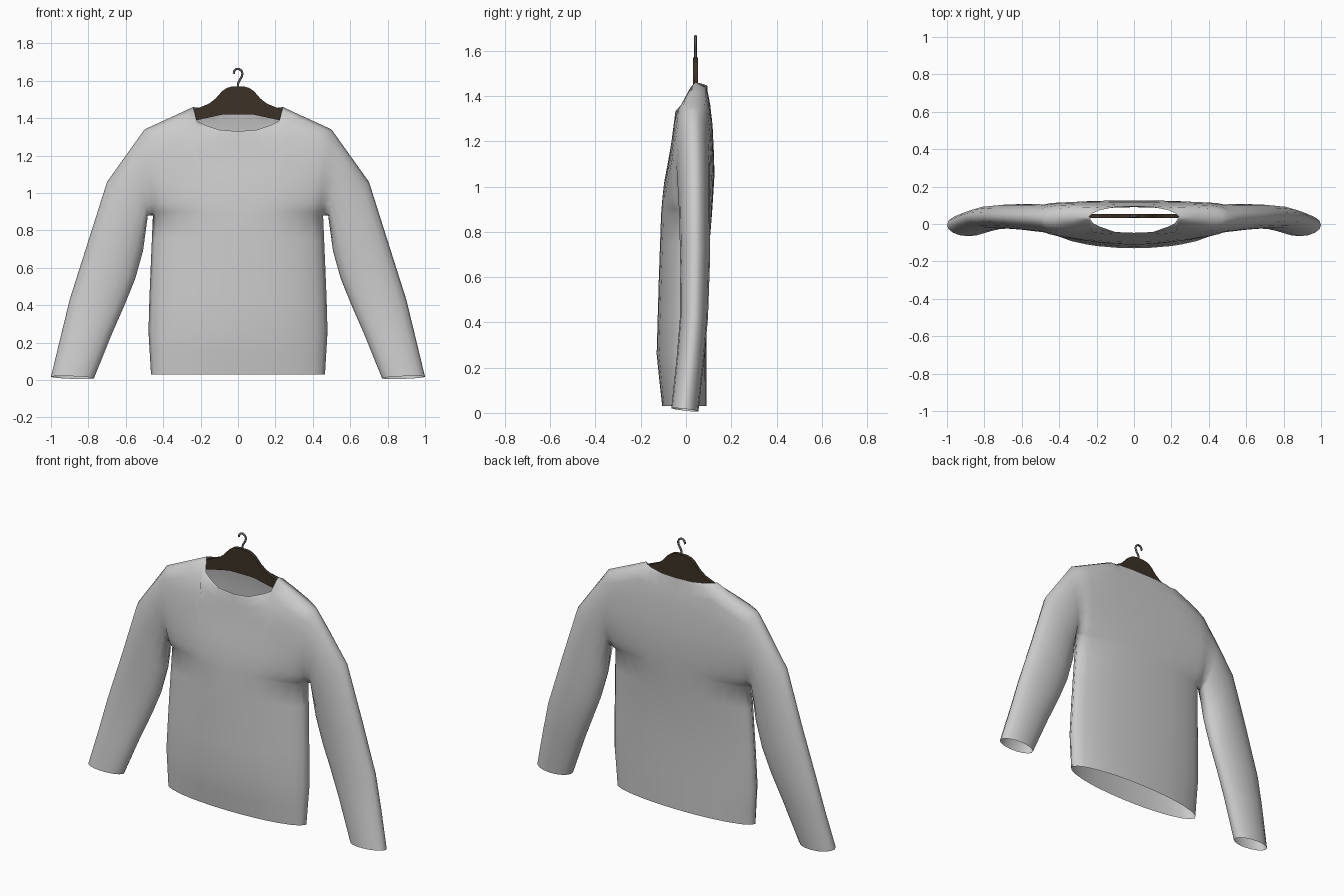
import bpy, bmesh, math

if "Cube" in bpy.data.objects:
    bpy.data.objects.remove(bpy.data.objects["Cube"])

N = 8                                    # rows from armpit to shoulder
V = [(1 - math.cos(math.pi * i / N)) / 2 for i in range(N + 1)]


def lerp(a, b, t):
    return a + (b - a) * t


def table(pts, z):
    """Piecewise linear lookup in a list of (z, value)."""
    if z <= pts[0][0]:
        return pts[0][1]
    for (z0, a), (z1, b) in zip(pts, pts[1:]):
        if z <= z1:
            return lerp(a, b, (z - z0) / (z1 - z0))
    return pts[-1][1]


# Body profiles by height: centre front, centre back, half width, side seam depth
FRONT = [(.03, -.105), (.25, -.13), (.6, -.12), (.88, -.11), (1.0, -.1),
         (1.17, -.068), (1.33, -.047), (1.385, -.005), (1.46, .035)]
BACK = [(.03, .09), (.5, .09), (.7, .1), (.88, .115), (1.07, .127), (1.32, .115), (1.46, .088)]
WIDTH = [(.03, .465), (.28, .48), (.6, .467), (.88, .455)]
SEAM = [(.03, -.005), (.88, .03)]
LOW_Z = [.03, .14, .26, .45, .6, .75, .88]

# Columns: s across the chest, top x, (front top z, y), (back top z, y)
COLS = [(0, 0, (1.33, -.047), (1.445, .094)),
        (.2, .1, (1.338, -.043), (1.447, .091)),
        (.39, .18, (1.365, -.015), (1.453, .075)),
        (.48, .22, (1.385, .005), (1.457, .058)),
        (.53, .24, (1.46, .04), (1.46, .04)),
        (.7, .33, (1.418, .037), (1.418, .037)),
        (.87, .42, (1.377, .034), (1.377, .034)),
        (.96, .47, (1.354, .032), (1.354, .032)),
        (1, .5, (1.34, .03), (1.34, .03))]

# Sleeve rings: upper (x, z), lower (x, z), centre y, half depth
SLEEVE = [((.5, 1.34), (.455, .88), .03, .075),
          ((.56, 1.256), (.482, .88), .033, .073),
          ((.7, 1.06), (.508, .69), .038, .068),
          ((.8, .745), (.55, .54), .04, .065),
          ((.9, .43), (.605, .405), .035, .062),
          ((.945, .245), (.675, .245), .02, .061),
          ((1.0, .017), (.77, .009), -.005, .06)]

bm = bmesh.new()


def sheet(grid):
    vs = [[bm.verts.new(p) for p in row] for row in grid]
    for a, b in zip(vs, vs[1:]):
        for i in range(len(a) - 1):
            bm.faces.new((a[i], a[i + 1], b[i + 1], b[i]))


def body_column(col, back):
    s, top_x = col[0], col[1]
    top_z, top_y = col[3 if back else 2]
    prof, sign = (BACK, 1) if back else (FRONT, -1)
    w = math.sqrt(1 - s * s)
    pts = [(s * table(WIDTH, z), lerp(table(SEAM, z), table(prof, z), w), z) for z in LOW_Z]
    for i in range(1, N + 1):
        z = lerp(.88, top_z, V[i])
        edge = .03 + sign * .075 * math.sin(math.pi * i / N)
        y = top_y if i == N else lerp(edge, table(prof, z), w)
        pts.append((lerp(s * .455, top_x, V[i]), y, z))
    return pts


def sleeve_half(ring, sign, cuff):
    (tx, tz), (bx, bz), c, h = ring
    out = []
    for i, v in enumerate(V):
        y = c + sign * h * math.sin(math.pi * i / N)
        out.append((lerp(bx, tx, v), y, lerp(bz, tz, v) - (.12 * y if cuff else 0)))
    return out


# Sweater: front and back sheets plus sleeves, mirrored and welded
for side in (1, -1):
    for back in (False, True):
        grids = ([body_column(c, back) for c in COLS],
                 [sleeve_half(r, 1 if back else -1, r is SLEEVE[-1]) for r in SLEEVE])
        for g in grids:
            sheet([[(side * x, y, z) for x, y, z in row] for row in g])
bmesh.ops.remove_doubles(bm, verts=bm.verts, dist=.0008)
bmesh.ops.recalc_face_normals(bm, faces=bm.faces)
for f in bm.faces:
    f.smooth = True
mesh = bpy.data.meshes.new("sweater")
bm.to_mesh(mesh)
bm.free()
bpy.context.collection.objects.link(bpy.data.objects.new("sweater", mesh))

# Wooden hanger: extruded outline
wood = bpy.data.materials.new("dark_wood")
wood.diffuse_color = (.045, .032, .02, 1)
wood.use_nodes = True
wood.node_tree.nodes["Principled BSDF"].inputs["Base Color"].default_value = wood.diffuse_color
half = [(.03, 1.57), (.06, 1.562), (.085, 1.545), (.12, 1.505), (.155, 1.478), (.23, 1.447),
        (.33, 1.395), (.42, 1.34), (.42, 1.30), (.33, 1.345), (.22, 1.39), (.08, 1.42)]
outline = half + [(-x, z) for x, z in reversed(half)]
hb = bmesh.new()
face = hb.faces.new([hb.verts.new((x, .032, z)) for x, z in outline])
ext = bmesh.ops.extrude_face_region(hb, geom=[face])
for v in [e for e in ext["geom"] if isinstance(e, bmesh.types.BMVert)]:
    v.co.y = .054
bmesh.ops.recalc_face_normals(hb, faces=hb.faces)
hm = bpy.data.meshes.new("hanger")
hb.to_mesh(hm)
hb.free()
hm.materials.append(wood)
bpy.context.collection.objects.link(bpy.data.objects.new("hanger", hm))

# Wire hook: bevelled curve
cu = bpy.data.curves.new("hanger_hook", "CURVE")
cu.dimensions = "3D"
cu.bevel_depth = .006
cu.bevel_resolution = 2
cu.use_fill_caps = True
path = [(0, 1.56), (0, 1.585), (.008, 1.603), (.02, 1.622), (.024, 1.64), (.018, 1.655),
        (.004, 1.664), (-.01, 1.662), (-.02, 1.652), (-.023, 1.638)]
sp = cu.splines.new("POLY")
sp.points.add(len(path) - 1)
for p, (x, z) in zip(sp.points, path):
    p.co = (x, .042, z, 1)
metal = bpy.data.materials.new("metal")
metal.diffuse_color = (.12, .12, .13, 1)
metal.use_nodes = True
metal.node_tree.nodes["Principled BSDF"].inputs["Base Color"].default_value = metal.diffuse_color
cu.materials.append(metal)
bpy.context.collection.objects.link(bpy.data.objects.new("hanger_hook", cu))
